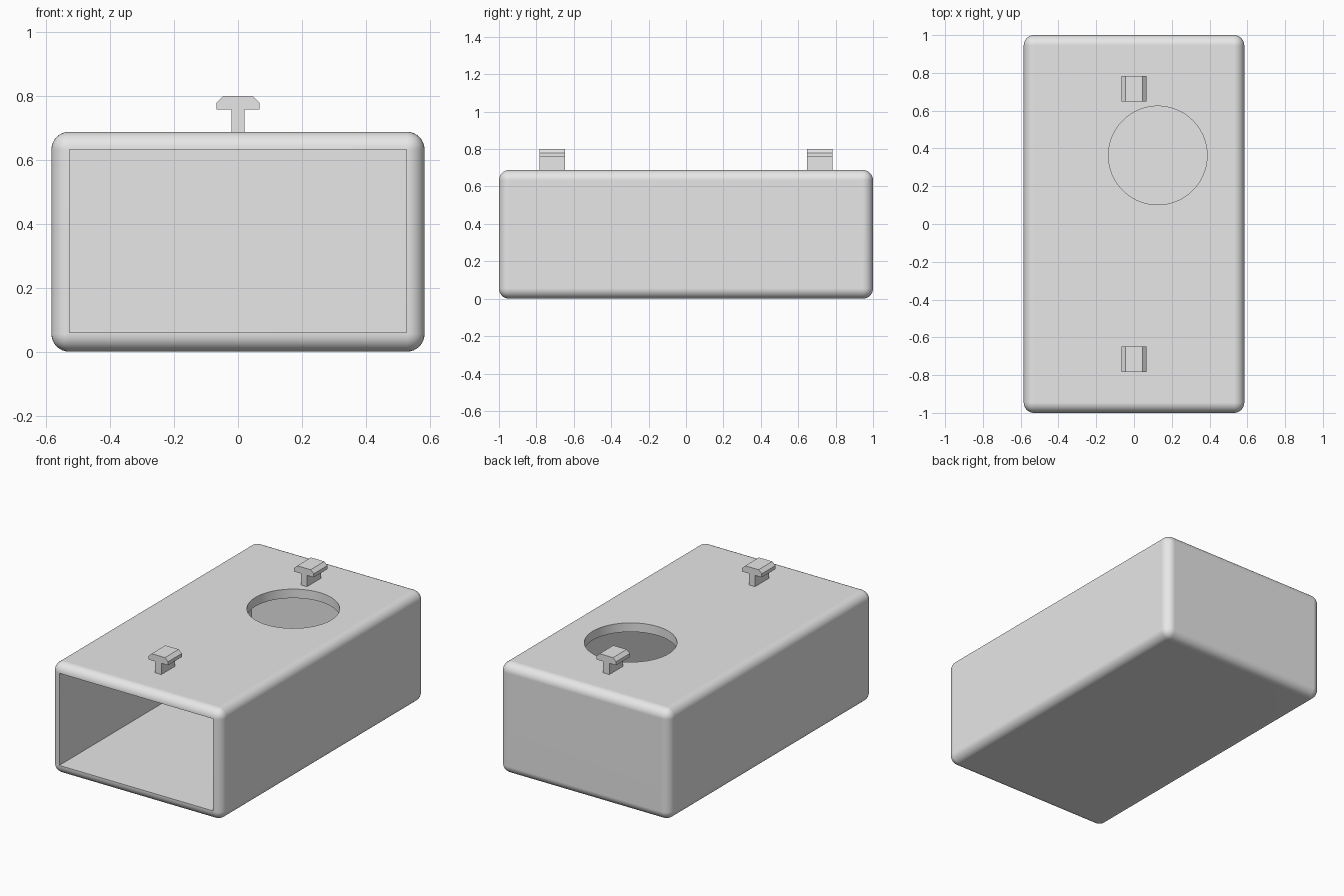
import bpy, bmesh
from mathutils import Matrix

old = bpy.data.objects.get("Cube")
if old:
    bpy.data.objects.remove(old, do_unlink=True)

HALF_W, HALF_L, HEIGHT, ROUND = 0.584, 1.0, 0.688, 0.055

grey = bpy.data.materials.new("light grey plastic")
grey.use_nodes = True
grey.diffuse_color = (0.8, 0.8, 0.8, 1)
grey.node_tree.nodes["Principled BSDF"].inputs["Base Color"].default_value = (0.8, 0.8, 0.8, 1)


def make_object(name, bm):
    bmesh.ops.recalc_face_normals(bm, faces=bm.faces)
    mesh = bpy.data.meshes.new(name)
    bm.to_mesh(mesh)
    bm.free()
    mesh.materials.append(grey)
    obj = bpy.data.objects.new(name, mesh)
    bpy.context.collection.objects.link(obj)
    return obj


def box(name, low, high, rounding=0):
    bm = bmesh.new()
    bmesh.ops.create_cube(bm, size=1)
    for v in bm.verts:
        v.co = [h if c > 0 else l for c, l, h in zip(v.co, low, high)]
    if rounding:
        bmesh.ops.bevel(bm, geom=bm.edges[:], offset=rounding, segments=8,
                        profile=0.5, affect='EDGES')
    return make_object(name, bm)


def cylinder(name, radius, depth, centre):
    bm = bmesh.new()
    bmesh.ops.create_cone(bm, cap_ends=True, segments=96, radius1=radius, radius2=radius,
                          depth=depth, matrix=Matrix.Translation(centre))
    return make_object(name, bm)


def hook(name, y, depth=0.135):
    # T-shaped profile with chamfered cap, mirrored in x and extruded along y
    half = [(0.021, HEIGHT - 0.01), (0.021, 0.758), (0.067, 0.758), (0.067, 0.78), (0.046, 0.8)]
    profile = half + [(-x, z) for x, z in reversed(half)]
    bm = bmesh.new()
    face = bm.faces.new([bm.verts.new((x, y - depth / 2, z)) for x, z in profile])
    ext = bmesh.ops.extrude_face_region(bm, geom=[face])
    bmesh.ops.translate(bm, vec=(0, depth, 0),
                        verts=[g for g in ext["geom"] if isinstance(g, bmesh.types.BMVert)])
    return make_object(name, bm)


# Rounded housing, open at the front, with a round hole in its roof
housing = box("housing", (-HALF_W, -HALF_L, 0), (HALF_W, HALF_L, HEIGHT), ROUND)
cutters = [
    box("cavity_cutter", (-0.528, -1.1, 0.06), (0.528, 0.885, 0.632)),
    cylinder("hole_cutter", 0.261, 0.4, (0.126, 0.363, HEIGHT)),
]
bpy.context.view_layer.objects.active = housing
for cutter in cutters:
    cutter.hide_render = True
    mod = housing.modifiers.new(cutter.name, 'BOOLEAN')
    mod.operation, mod.solver, mod.object = 'DIFFERENCE', 'EXACT', cutter
    bpy.ops.object.modifier_apply(modifier=mod.name)
for cutter in cutters:
    bpy.data.objects.remove(cutter, do_unlink=True)

# Smooth rounded edges, flat walls
for obj in bpy.context.selected_objects:
    obj.select_set(False)
housing.select_set(True)
bpy.ops.object.shade_smooth_by_angle(angle=0.6)
weighted = housing.modifiers.new("flat_walls", 'WEIGHTED_NORMAL')
weighted.keep_sharp = True

# Hooks on the roof
hook("front_hook", -0.715)
hook("back_hook", 0.715)
